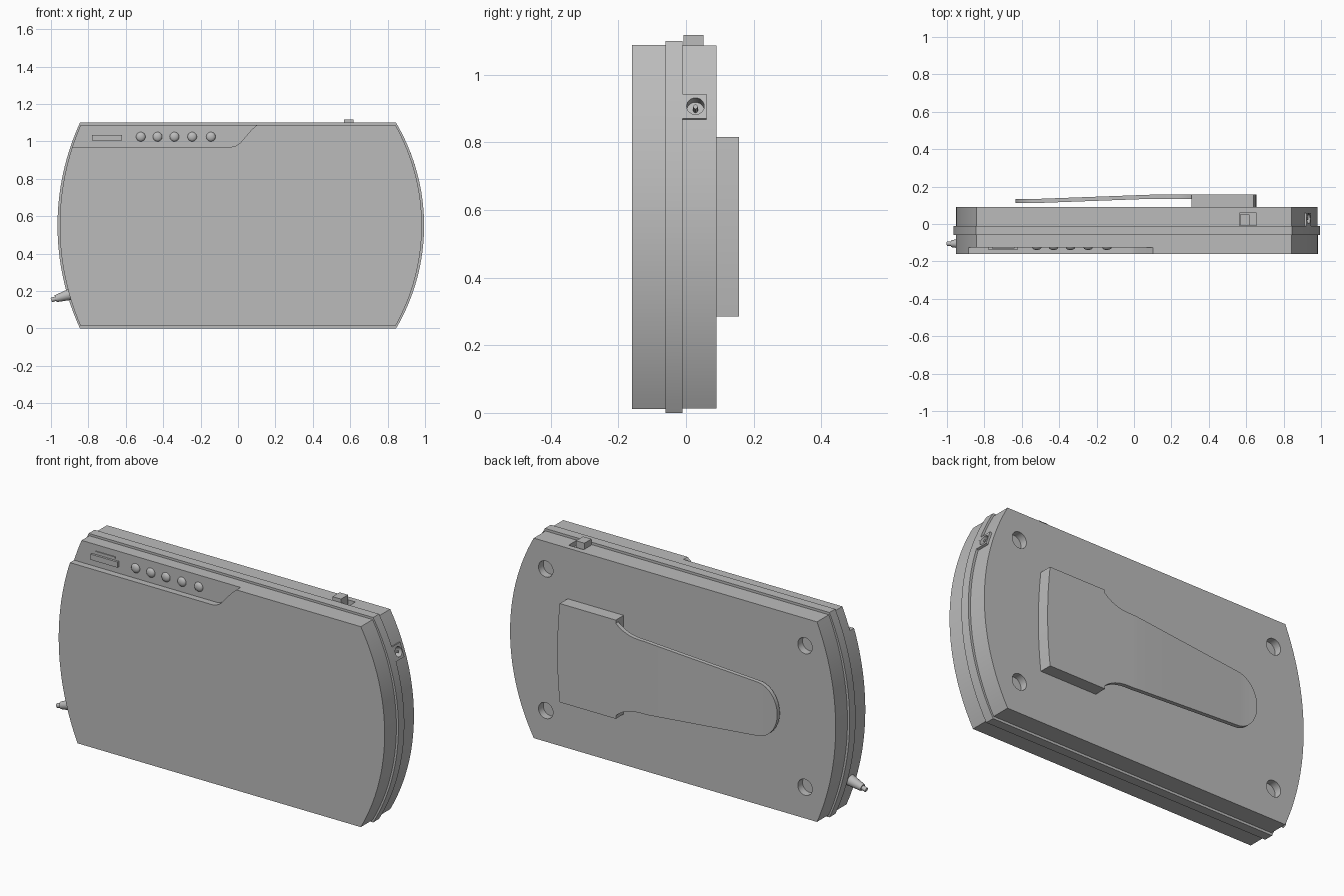
import bpy, bmesh, math
from mathutils import Matrix, Vector

cube = bpy.data.objects.get("Cube")
if cube:
    bpy.data.objects.remove(cube, do_unlink=True)

grey = bpy.data.materials.new("mid grey plastic")
grey.use_nodes = True
grey.diffuse_color = (0.5, 0.5, 0.5, 1)
grey.node_tree.nodes["Principled BSDF"].inputs["Base Color"].default_value = (0.5, 0.5, 0.5, 1)

MID = 0.55  # height of the body's centre line


def finish(name, bm):
    bmesh.ops.recalc_face_normals(bm, faces=bm.faces)
    mesh = bpy.data.meshes.new(name)
    bm.to_mesh(mesh)
    bm.free()
    mesh.materials.append(grey)
    ob = bpy.data.objects.new(name, mesh)
    bpy.context.collection.objects.link(ob)
    return ob


def prism(name, outline, y0, y1):
    """Extrude an (x, z) outline from y0 to y1."""
    bm = bmesh.new()
    rings = [[bm.verts.new((x, y, z)) for x, z in outline] for y in (y0, y1)]
    for ring in rings:
        bm.faces.new(ring)
    n = len(outline)
    for i in range(n):
        j = (i + 1) % n
        bm.faces.new((rings[0][i], rings[0][j], rings[1][j], rings[1][i]))
    return finish(name, bm)


def box(name, x0, x1, y0, y1, z0, z1):
    return prism(name, [(x0, z0), (x1, z0), (x1, z1), (x0, z1)], y0, y1)


def rod(name, start, end, r1, r2, sides=24):
    """Cylinder or cone between two points."""
    a, b = Vector(start), Vector(end)
    turn = (b - a).to_track_quat('Z', 'Y').to_matrix().to_4x4()
    bm = bmesh.new()
    bmesh.ops.create_cone(bm, cap_ends=True, segments=sides, radius1=r1, radius2=r2,
                          depth=(b - a).length, matrix=Matrix.Translation((a + b) / 2) @ turn)
    return finish(name, bm)


def dome(name, centre, size):
    bm = bmesh.new()
    bmesh.ops.create_uvsphere(bm, u_segments=20, v_segments=12, radius=1,
                              matrix=Matrix.Translation(centre) @ Matrix.Diagonal((*size, 1)))
    return finish(name, bm)


def cut(ob, cutter):
    mod = ob.modifiers.new("cut", 'BOOLEAN')
    mod.operation = 'DIFFERENCE'
    mod.solver = 'EXACT'
    mod.object = cutter
    bpy.context.view_layer.objects.active = ob
    bpy.ops.object.modifier_apply(modifier=mod.name)
    bpy.data.objects.remove(cutter, do_unlink=True)


def arc(side, corner, bulge, half, steps=32):
    """Bowed end of the body, running upwards."""
    radius = (half ** 2 + bulge ** 2) / (2 * bulge)
    sweep = math.asin(half / radius)
    pts = []
    for i in range(steps + 1):
        t = sweep * (2 * i / steps - 1)
        pts.append((side * (corner + bulge - radius + radius * math.cos(t)),
                    MID + radius * math.sin(t)))
    return pts


def body_outline(inset):
    right = arc(1, 0.845 - inset * 0.3, 0.15 - inset * 0.7, MID - inset)
    left = arc(-1, 0.845 - inset * 0.3, 0.12 - inset * 0.7, MID - inset)
    return right + left[::-1]


# Body: front shell, raised middle band, back shell
front_shell = prism("front_shell", body_outline(0.012), -0.16, -0.06)
middle_band = prism("middle_band", body_outline(0), -0.06, -0.01)
back_shell = prism("back_shell", body_outline(0.013), -0.01, 0.09)

# Stepped control panel in the upper corner of the front
step = [(-1.1, 0.97), (-0.04, 0.97), (-0.015, 0.975), (0.01, 0.99),
        (0.075, 1.065), (0.105, 1.09), (0.105, 1.2), (-1.1, 1.2)]
cut(front_shell, prism("panel_cutter", step, -0.3, -0.125))

# Round buttons and the long indicator bump
for i, x in enumerate((-0.52, -0.43, -0.34, -0.245, -0.145)):
    dome(f"round_button_{i + 1}", (x, -0.125, 1.025), (0.025, 0.014, 0.025))
bump = [(-0.78, 1.005), (-0.62, 1.005), (-0.62, 1.035), (-0.78, 1.035)]
prism("indicator_bar", bump, -0.137, -0.12)
box("indicator_ridge", -0.76, -0.64, -0.13, -0.12, 1.045, 1.054)

# Round screw recesses in the back
for x in (-0.77, 0.77):
    for z in (0.18, 0.94):
        cut(back_shell, rod("recess_cutter", (x, 0.05, z), (x, 0.12, z), 0.043, 0.043, 32))

# Sliding switch in its slot on top
cut(back_shell, box("slot_cutter", 0.565, 0.655, -0.008, 0.06, 1.06, 1.2))
box("slide_switch", 0.567, 0.617, -0.008, 0.052, 1.055, 1.118)

# Power socket set on the bowed left end
tilt = math.radians(19.2)
out = Vector((math.cos(tilt), 0, math.sin(tilt)))
up = Vector((-math.sin(tilt), 0, math.cos(tilt)))
face = Vector((0.934, 0, 0.907))
corners = [face + out * d + up * h for d, h in
           ((0, -0.038), (0, 0.038), (-0.07, 0.038), (-0.07, -0.038))]
socket = prism("power_socket", [(c.x, c.z) for c in corners], -0.01, 0.06)
hole = face + Vector((0, 0.028, 0))
cut(back_shell, rod("bore_cutter", hole - out * 0.04, hole + out * 0.05, 0.027, 0.027))
cut(socket, rod("bore_cutter", hole - out * 0.04, hole + out * 0.05, 0.026, 0.026))
rod("socket_pin", hole - out * 0.05, hole - out * 0.005, 0.007, 0.007, 12)

# Cable stub leaving the right end
root = Vector((-0.87, -0.105, 0.19))
away = Vector((-0.95, 0, -0.28)).normalized()
rod("cable_sleeve", root, root + away * 0.11, 0.034, 0.019)
rod("cable_end", root + away * 0.10, root + away * 0.134, 0.012, 0.012)


# Back clip: a thick foot tapering into a floating springy arm
def clip_half_width(x):
    if x >= 0.31:
        return 0.265
    if x >= 0.13:
        t = (x - 0.13) / 0.18
        return 0.195 + 0.055 * t ** 3
    if x >= -0.51:
        return 0.145 + 0.05 * (x + 0.51) / 0.64
    return 0.145 * math.sqrt(max(0.0, 1 - ((x + 0.51) / 0.125) ** 2))


def clip_outer(x):
    return 0.157 - 0.024 * max(0.0, min(1.0, (0.1 - x) / 0.65))


tip = [-0.51 - 0.1249 * math.sin(math.pi / 2 * i / 10) for i in range(10, 0, -1)]
stations = tip + [-0.51, -0.3, -0.1, 0.1] + [0.13 + 0.18 * i / 8 for i in range(8)]
bm = bmesh.new()
loops = []
for x in stations + [0.309]:
    w, y = clip_half_width(x), clip_outer(x)
    loops.append([bm.verts.new((x, yy, MID + s * w))
                  for s, yy in ((-1, y - 0.022), (1, y - 0.022), (1, y), (-1, y))])
for a, b in zip(loops, loops[1:]):
    for i in range(4):
        j = (i + 1) % 4
        bm.faces.new((a[i], a[j], b[j], b[i]))
bm.faces.new(loops[0])
bm.faces.new(loops[-1])
finish("clip_arm", bm)

foot = [(0.307, MID + 0.265), (0.307, MID - 0.265)]
foot += [(0.64 + 0.015 * (1 - (i / 4) ** 2), MID + 0.265 * i / 4) for i in range(-4, 5)]
prism("clip_foot", foot, 0.085, 0.157)

# Smooth curved walls while keeping crisp edges
bpy.ops.object.select_all(action='DESELECT')
for ob in bpy.context.scene.objects:
    if ob.type == 'MESH' and grey.name in ob.data.materials:
        ob.select_set(True)
        bpy.context.view_layer.objects.active = ob
bpy.ops.object.shade_smooth_by_angle(angle=math.radians(30))
